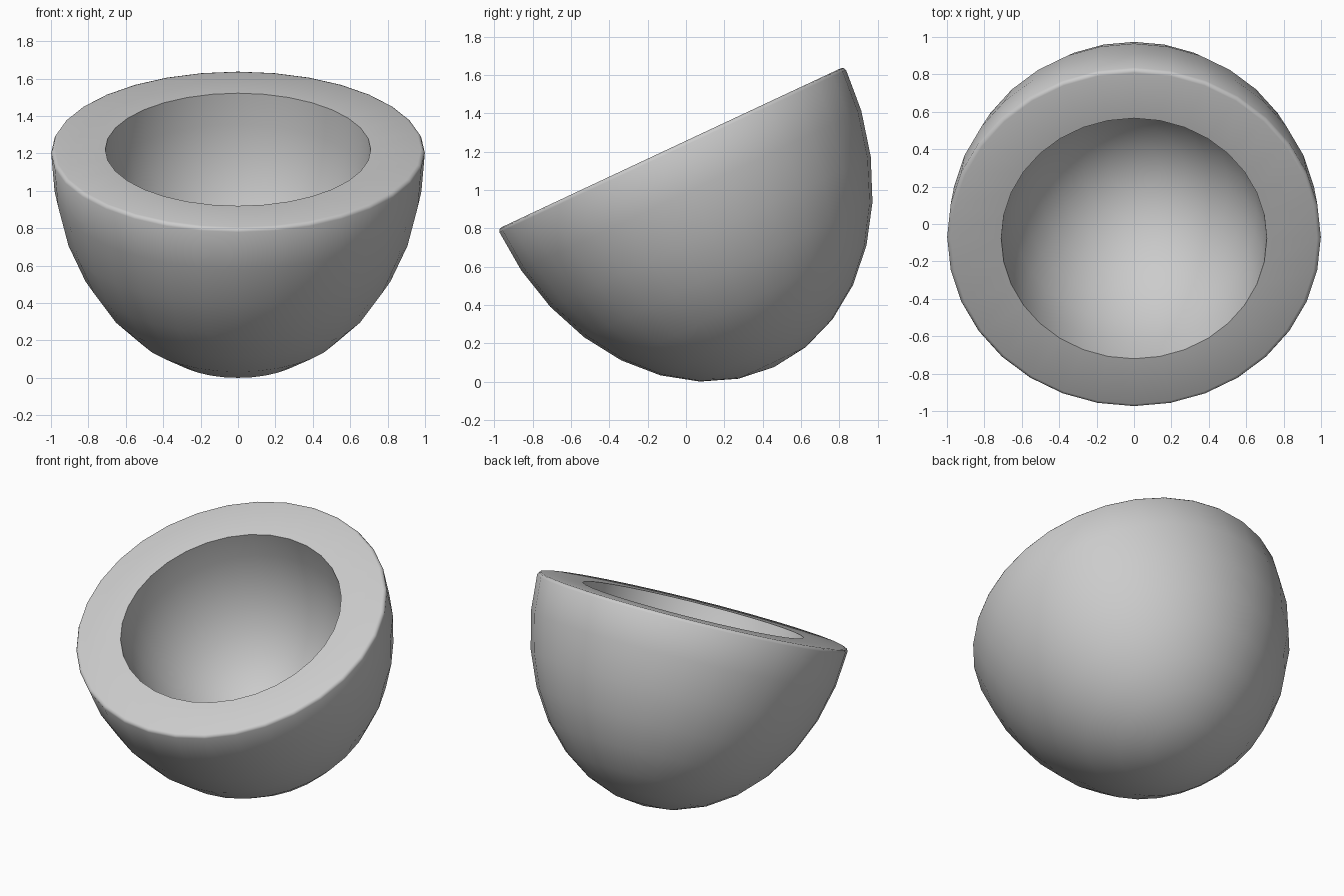
import bpy, bmesh, math
from mathutils import Matrix

if "Cube" in bpy.data.objects:
    bpy.data.objects.remove(bpy.data.objects["Cube"])

SEGMENTS, RINGS = 32, 8
OUTER_DEPTH, INNER_RADIUS, INNER_DEPTH = 1.265, 0.71, 0.91
TILT = math.radians(25.1)


def quarter(radius, depth):
    """Half-ellipse points from the rim down to the pole."""
    angles = [i * math.pi / 2 / RINGS for i in range(RINGS + 1)]
    return [(radius * math.cos(a), -depth * math.sin(a)) for a in angles]


# Profile: inner hollow, flat rim with a softly rounded outer edge, outer shell
inner = quarter(INNER_RADIUS, INNER_DEPTH)[::-1]
edge = [(0.978, 0.0), (0.992, -0.005), (0.999, -0.02)]
outer = quarter(1.0, OUTER_DEPTH)[1:]
profile = inner + edge + outer

# Spin the profile into a thick bowl
bm = bmesh.new()
verts = [bm.verts.new((r, 0, z)) for r, z in profile]
edges = [bm.edges.new(pair) for pair in zip(verts, verts[1:])]
bmesh.ops.spin(bm, geom=verts + edges, cent=(0, 0, 0), axis=(0, 0, 1),
               angle=2 * math.pi, steps=SEGMENTS, use_duplicate=False)
bmesh.ops.remove_doubles(bm, verts=bm.verts, dist=0.0005)
# Align vertices with the front/back axis, then tip the opening forward
bm.transform(Matrix.Rotation(TILT, 4, 'X'))
bmesh.ops.recalc_face_normals(bm, faces=bm.faces)

# Centre in y and stand on the ground
ys = [v.co.y for v in bm.verts]
zs = [v.co.z for v in bm.verts]
bm.transform(Matrix.Translation((0, -(min(ys) + max(ys)) / 2, -min(zs))))

mesh = bpy.data.meshes.new("tilted_bowl")
bm.to_mesh(mesh)
bm.free()
bowl = bpy.data.objects.new("tilted_bowl", mesh)
bpy.context.collection.objects.link(bowl)

# Smooth shading, sharp inner lip
bpy.context.view_layer.objects.active = bowl
bowl.select_set(True)
bpy.ops.object.shade_smooth_by_angle(angle=math.radians(55))
